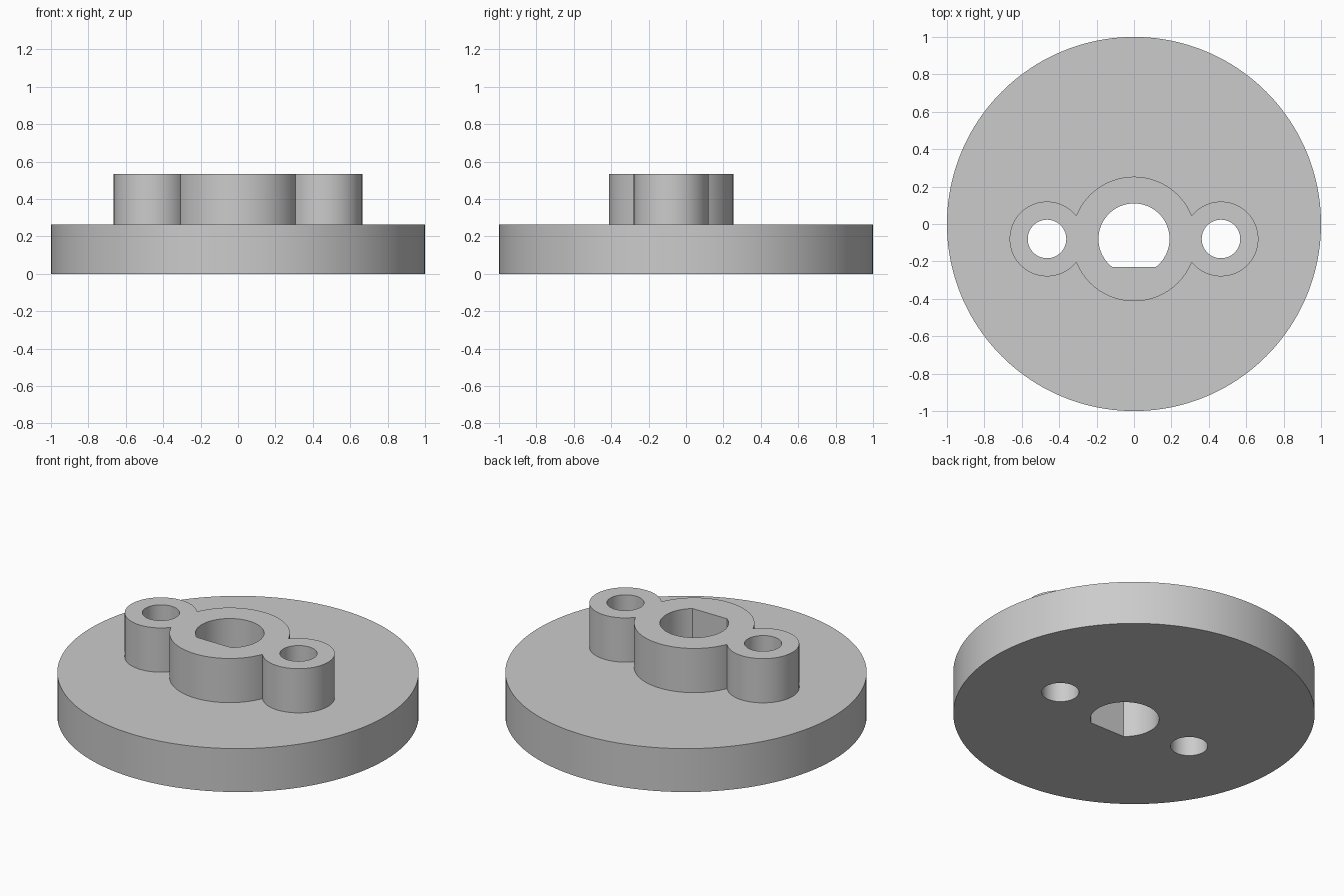
import bpy
import bmesh
import math

cube = bpy.data.objects.get("Cube")
if cube:
    bpy.data.objects.remove(cube, do_unlink=True)

BASE_TOP, BOSS_TOP = 0.265, 0.535
HUB_Y = -0.08          # hub line sits off the disc centre
LUG_X = 0.465          # side lug distance from the hub
BORE_R, BORE_FLAT = 0.19, 0.15

grey = bpy.data.materials.new("plain grey")
grey.use_nodes = True
grey.diffuse_color = (0.6, 0.6, 0.6, 1)
grey.node_tree.nodes["Principled BSDF"].inputs["Base Color"].default_value = grey.diffuse_color


def prism(name, outline, z0, z1):
    """Extrude a closed outline from z0 up to z1."""
    bm = bmesh.new()
    face = bm.faces.new([bm.verts.new((x, y, z0)) for x, y in outline])
    top = bmesh.ops.extrude_face_region(bm, geom=[face])["geom"]
    bmesh.ops.translate(bm, vec=(0, 0, z1 - z0),
                        verts=[v for v in top if isinstance(v, bmesh.types.BMVert)])
    bmesh.ops.recalc_face_normals(bm, faces=bm.faces)
    mesh = bpy.data.meshes.new(name)
    bm.to_mesh(mesh)
    bm.free()
    mesh.materials.append(grey)
    obj = bpy.data.objects.new(name, mesh)
    bpy.context.collection.objects.link(obj)
    return obj


def arc(x, y, r, count, start=0.0, sweep=math.tau):
    closed = sweep >= math.tau
    steps = count if closed else count - 1
    return [(x + r * math.cos(start + sweep * i / steps),
             y + r * math.sin(start + sweep * i / steps)) for i in range(count)]


def combine(target, tool, operation):
    """Apply a boolean and discard its tool."""
    mod = target.modifiers.new(operation.lower(), "BOOLEAN")
    mod.object, mod.operation, mod.solver = tool, operation, "EXACT"
    bpy.context.view_layer.objects.active = target
    bpy.ops.object.modifier_apply(modifier=mod.name)
    bpy.data.objects.remove(tool, do_unlink=True)


# Round base plate
flange = prism("flanged_hub", arc(0, 0, 1, 160), 0, BASE_TOP)

# Central boss and side lugs, rooted inside the plate
combine(flange, prism("centre_boss", arc(0, HUB_Y, 0.333, 96), 0.1, BOSS_TOP), "UNION")
for side in (-1, 1):
    lug = prism("side_lug", arc(side * LUG_X, HUB_Y, 0.2, 72), 0.1, BOSS_TOP)
    combine(flange, lug, "UNION")

# D-shaped bore: an arc closed by a flat on the front side
half = math.acos(BORE_FLAT / BORE_R)
bore = arc(0, HUB_Y, BORE_R, 72, -math.pi / 2 + half, math.tau - 2 * half)
combine(flange, prism("bore_cutter", bore, -0.2, 0.8), "DIFFERENCE")

# Round bolt holes through the lugs
for side in (-1, 1):
    hole = prism("bolt_cutter", arc(side * LUG_X, HUB_Y, 0.103, 56), -0.2, 0.8)
    combine(flange, hole, "DIFFERENCE")

# Smooth the walls, keep the rims sharp
bpy.ops.object.select_all(action="DESELECT")
flange.select_set(True)
bpy.context.view_layer.objects.active = flange
bpy.ops.object.shade_smooth_by_angle(angle=math.radians(30))
